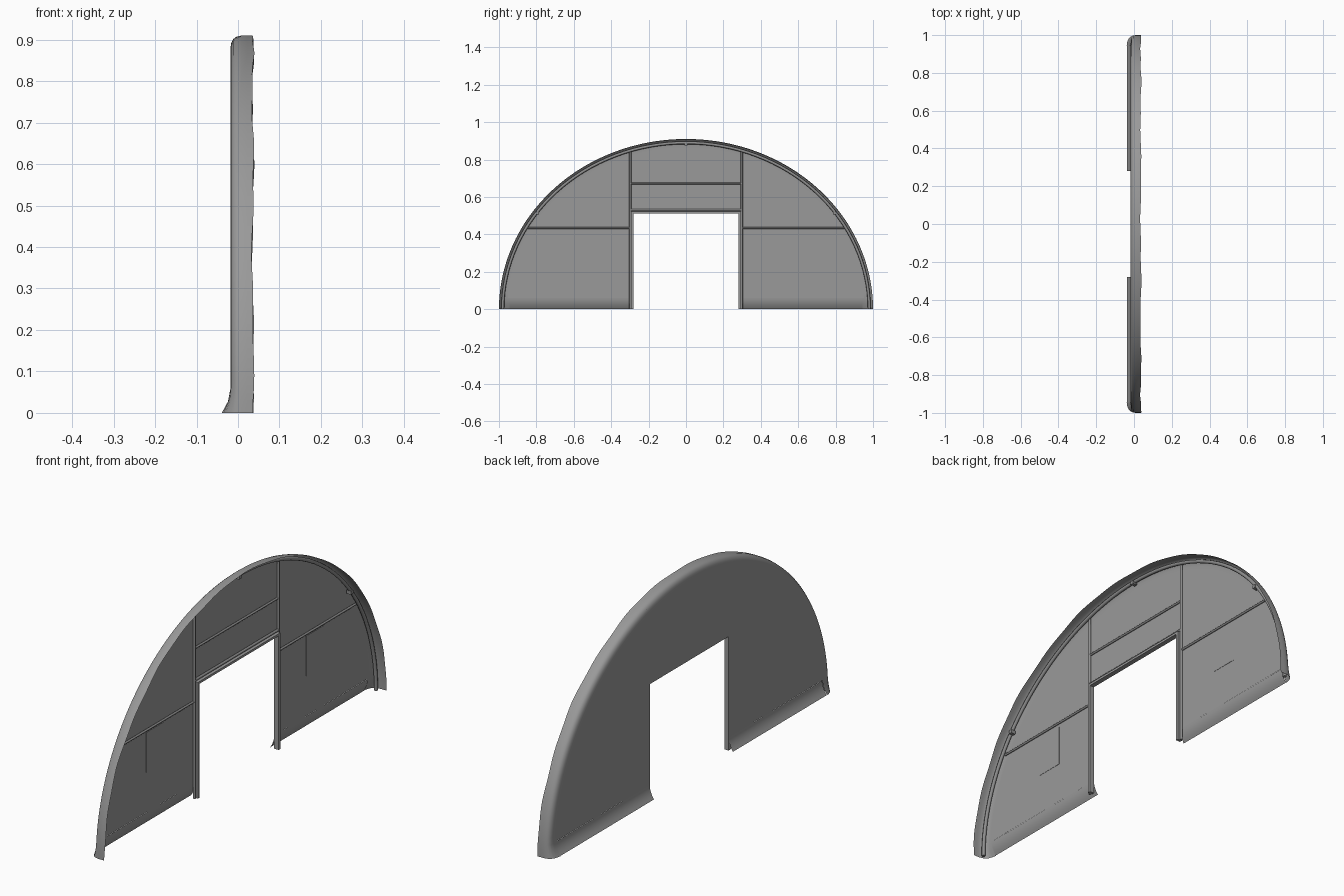
import bpy, bmesh
from math import sin, cos, pi, asin, sqrt, radians

if "Cube" in bpy.data.objects:
    bpy.data.objects.remove(bpy.data.objects["Cube"])

W, H = 1.0, 0.91          # outer half width and height of the arch
DOOR_Y, DOOR_Z = 0.28, 0.512
PANEL_X = -0.016
INSET = 0.055


def grey(name, v):
    mat = bpy.data.materials.new(name)
    mat.diffuse_color = (v, v, v, 1)
    mat.use_nodes = True
    mat.node_tree.nodes["Principled BSDF"].inputs["Base Color"].default_value = mat.diffuse_color
    return mat


FABRIC = grey("fabric_grey", 0.32)
FRAME = grey("frame_grey", 0.27)


def arch(t, inset=0.0):
    return (W - inset) * cos(t), (H - inset) * sin(t)


def flare(z):
    # the skirt kicks outward close to the ground
    return -0.021 * max(0.0, 1 - z / 0.06) ** 2


def activate(ob):
    bpy.ops.object.select_all(action='DESELECT')
    ob.select_set(True)
    bpy.context.view_layer.objects.active = ob


def mesh_object(name, verts, faces, smooth=True):
    me = bpy.data.meshes.new(name)
    me.from_pydata(verts, [], faces)
    me.materials.append(FABRIC)
    bm = bmesh.new()
    bm.from_mesh(me)
    bmesh.ops.recalc_face_normals(bm, faces=bm.faces)
    bm.to_mesh(me)
    bm.free()
    ob = bpy.data.objects.new(name, me)
    bpy.context.collection.objects.link(ob)
    if smooth:
        activate(ob)
        bpy.ops.object.shade_smooth_by_angle(angle=radians(50))
    return ob


def loft(name, rows):
    n = len(rows[0])
    verts = [v for row in rows for v in row]
    faces = [(i * n + j, i * n + j + 1, (i + 1) * n + j + 1, (i + 1) * n + j)
             for i in range(len(rows) - 1) for j in range(n - 1)]
    return mesh_object(name, verts, faces)


def tube(name, pts, r):
    cu = bpy.data.curves.new(name, 'CURVE')
    cu.dimensions = '3D'
    cu.bevel_depth = r
    cu.bevel_resolution = 2
    cu.use_fill_caps = True
    cu.materials.append(FRAME)
    sp = cu.splines.new('POLY')
    sp.points.add(len(pts) - 1)
    for p, co in zip(sp.points, pts):
        p.co = (*co, 1)
    ob = bpy.data.objects.new(name, cu)
    bpy.context.collection.objects.link(ob)
    activate(ob)
    bpy.ops.object.convert(target='MESH')
    bpy.ops.object.shade_smooth_by_angle(angle=radians(50))


def box(name, lo, hi, mat=FABRIC):
    bpy.ops.mesh.primitive_cube_add(size=1, location=[(a + b) / 2 for a, b in zip(lo, hi)])
    ob = bpy.context.object
    ob.name = name
    ob.scale = [b - a for a, b in zip(lo, hi)]
    ob.data.materials.append(mat)


# Flat fabric wall with the door opening
t0 = asin(0.06 / (H - INSET))
outline = [arch(t0 + (pi - 2 * t0) * i / 72, INSET - 0.01) for i in range(73)]
outline += [(-DOOR_Y, 0.06), (-DOOR_Y, DOOR_Z), (DOOR_Y, DOOR_Z), (DOOR_Y, 0.06)]
mesh_object("fabric_wall", [(PANEL_X, y, z) for y, z in outline],
            [tuple(range(len(outline)))], smooth=False)

# Rounded fabric rim lapped over the wall, with a slightly wavy free edge
section = [(INSET, PANEL_X - 0.002), (0.035, -0.0185), (0.02, -0.017), (0.009, -0.012),
           (0.003, -0.004), (0.0, 0.008), (0.0, 0.022), (0.0, 0.036)]
rows = []
for i in range(97):
    t = pi * i / 96
    wave = 0.002 * sin(11 * t) + 0.0015 * sin(27 * t + 1)
    row = []
    for k, (inset, x) in enumerate(section):
        y, z = arch(t, inset)
        fade = max(0, 1 - k / 5)
        row.append((x + flare(z) * fade + (wave if k == 7 else 0), y, z))
    rows.append(row)
loft("fabric_rim", rows)

# Main arch tube just inside the rim
tube("arch_tube", [(0.0, *arch(pi * i / 64, 0.020)) for i in range(65)], 0.008)

for s, side in ((1, "right"), (-1, "left")):
    # Skirt curving outward at the ground
    rows = []
    for k in range(7):
        z = 0.06 * k / 6
        end = (W - INSET) * sqrt(1 - (z / (H - INSET)) ** 2)
        rows.append([(PANEL_X + flare(z), s * (DOOR_Y + (end - DOOR_Y) * j / 8), z)
                     for j in range(9)])
    loft(f"skirt_{side}", rows)

    # Upright post from ground to arch, and door jamb beside it
    tube(f"upright_{side}", [(-0.008, s * 0.298, 0), (-0.008, s * 0.298, 0.855)], 0.006)
    a, b = sorted((s * DOOR_Y, s * 0.293))
    box(f"door_jamb_{side}", (PANEL_X, a, 0), (0.006, b, DOOR_Z + 0.01))

    # Side rail
    tube(f"side_rail_{side}", [(-0.01, s * 0.3, 0.434), (-0.01, s * 0.85, 0.434)], 0.005)

    # Faint window patch on the inner face of the wall
    a, b = sorted((s * 0.505, s * 0.63))
    box(f"window_patch_{side}", (PANEL_X + 0.0003, a, 0.24), (PANEL_X + 0.0015, b, 0.42))

# Rails above the door
tube("upper_rail", [(-0.01, -0.297, 0.672), (-0.01, 0.297, 0.672)], 0.005)
tube("door_header_tube", [(-0.008, -0.297, 0.53), (-0.008, 0.297, 0.53)], 0.006)
box("door_header", (PANEL_X, -DOOR_Y, DOOR_Z), (0.006, DOOR_Y, DOOR_Z + 0.01))

# Small clips on the arch tube
for i, t in enumerate((0.62, pi / 2, pi - 0.62)):
    y, z = arch(t, 0.026)
    box(f"arch_clip_{i}", (-0.01, y - 0.008, z - 0.008), (0.012, y + 0.008, z + 0.008), FRAME)
